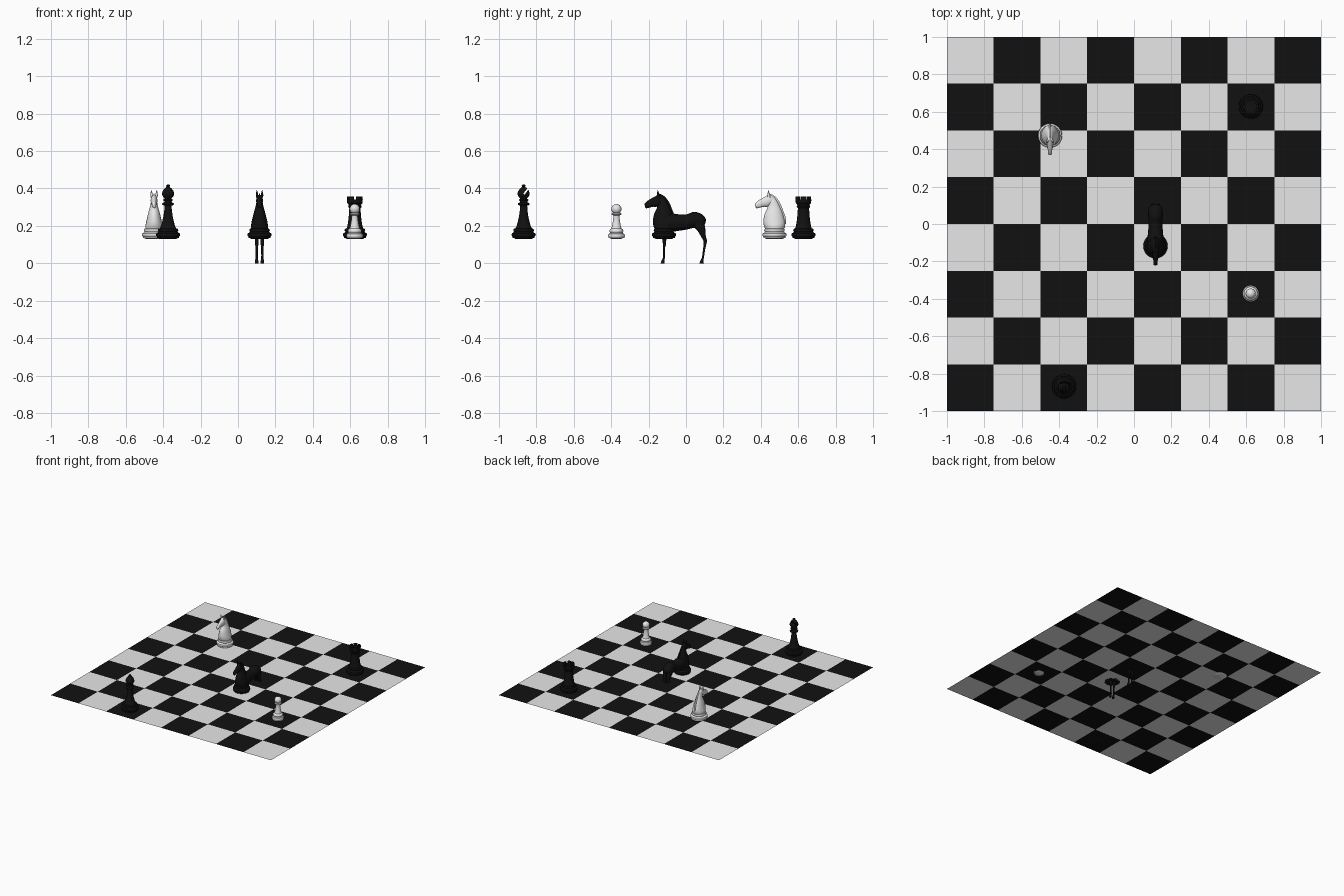
import bpy, bmesh, math
from mathutils import Vector

if "Cube" in bpy.data.objects:
    bpy.data.objects.remove(bpy.data.objects["Cube"])

BOARD_Z = 0.134


def material(name, v):
    m = bpy.data.materials.new(name)
    m.diffuse_color = (v, v, v, 1)
    m.use_nodes = True
    m.node_tree.nodes["Principled BSDF"].inputs["Base Color"].default_value = m.diffuse_color
    return m


WHITE = material("ivory white", 0.8)
BLACK = material("ebony black", 0.0055)


def finish(bm, name, mat, loc=(0, 0), angle=40):
    bmesh.ops.remove_doubles(bm, verts=bm.verts, dist=1e-5)
    bmesh.ops.recalc_face_normals(bm, faces=bm.faces)
    me = bpy.data.meshes.new(name)
    bm.to_mesh(me)
    bm.free()
    ob = bpy.data.objects.new(name, me)
    bpy.context.collection.objects.link(ob)
    ob.location = (loc[0], loc[1], 0)
    me.materials.append(mat)
    bpy.ops.object.select_all(action='DESELECT')
    ob.select_set(True)
    bpy.context.view_layer.objects.active = ob
    if angle:
        bpy.ops.object.shade_smooth_by_angle(angle=math.radians(angle))
    return ob


def turned(name, profile, mat, loc):
    """Lathe an (r, z) profile about the vertical axis."""
    bm = bmesh.new()
    vs = [bm.verts.new((r, 0, z)) for r, z in profile]
    es = [bm.edges.new(p) for p in zip(vs, vs[1:])]
    bmesh.ops.spin(bm, geom=vs + es, axis=(0, 0, 1), cent=(0, 0, 0),
                   angle=math.tau, steps=40)
    return finish(bm, name, mat, loc)


def catmull(keys, n=4):
    out = []
    ks = [Vector(k) for k in keys]
    for i in range(len(ks) - 1):
        a, b, c, d = ks[max(i - 1, 0)], ks[i], ks[i + 1], ks[min(i + 2, len(ks) - 1)]
        for s in range(n):
            t = s / n
            out.append(0.5 * (2 * b + (c - a) * t + (2 * a - 5 * b + 4 * c - d) * t * t
                              + (3 * b - a - 3 * c + d) * t ** 3))
    return out + [ks[-1]]


def loft(name, keys, mat, loc, x=0, seg=20):
    """Oval rings given by two opposite (y, z) points and a half width."""
    bm = bmesh.new()
    rings = []
    for y1, z1, y2, z2, w in catmull(keys):
        ring = []
        for i in range(seg):
            a = math.tau * i / seg
            k = math.cos(a) / 2
            ring.append(bm.verts.new((x + w * math.sin(a), (y1 + y2) / 2 + (y2 - y1) * k,
                                      (z1 + z2) / 2 + (z2 - z1) * k)))
        rings.append(ring)
    for p, q in zip(rings, rings[1:]):
        for i in range(seg):
            j = (i + 1) % seg
            bm.faces.new((p[i], p[j], q[j], q[i]))
    bm.faces.new(rings[0])
    bm.faces.new(rings[-1])
    return finish(bm, name, mat, loc, 50)


def ball(r, z, a0, a1, n=10):
    """Arc of a sphere profile, angles in degrees from the horizontal."""
    return [(r * math.cos(math.radians(a0 + (a1 - a0) * i / n)) if a0 + (a1 - a0) * i / n < 90 else 0,
             z + r * math.sin(math.radians(a0 + (a1 - a0) * i / n))) for i in range(n + 1)]


# Stepped foot shared by the large pieces
FOOT = [(0, .131), (.045, .131), (.05, .134), (.059, .134), (.059, .142), (.063, .146),
        (.065, .153), (.063, .16), (.055, .164), (.051, .168), (.054, .172), (.055, .178),
        (.052, .184), (.044, .187)]

# Checkered board: a single thin sheet
bm = bmesh.new()
bmesh.ops.create_grid(bm, x_segments=8, y_segments=8, size=1)
bmesh.ops.translate(bm, verts=bm.verts, vec=(0, 0, BOARD_Z))
for f in bm.faces:
    c = f.calc_center_median()
    i, j = math.floor((c.x + 1) * 4), math.floor((c.y + 1) * 4)
    f.material_index = 0 if (i + j) % 2 else 1
board = finish(bm, "board", WHITE, angle=0)
board.data.materials.append(BLACK)

# Pawn
turned("pawn", [(0, .131), (.028, .131), (.034, .134), (.042, .134), (.042, .14), (.045, .145),
                (.045, .15), (.042, .157), (.036, .16), (.034, .165), (.037, .17), (.037, .175),
                (.034, .182), (.027, .186), (.023, .2), (.019, .225), (.016, .25), (.017, .256),
                (.026, .26), (.027, .264), (.024, .268), (.015, .269)]
       + ball(.027, .29, -50, 90), WHITE, (.624, -.372))

# Bishop with a slanted slit in the head
LB = (-.374, -.868)
bishop = turned("bishop", FOOT + [(.038, .198), (.032, .22), (.025, .25), (.02, .285), (.019, .308),
                (.03, .312), (.032, .317), (.029, .322), (.021, .325), (.019, .333), (.026, .336),
                (.026, .341), (.018, .344), (.019, .348), (.027, .356), (.032, .367), (.032, .376),
                (.028, .388), (.019, .4), (.01, .407), (.008, .409), (.011, .413), (.009, .419),
                (0, .422)], BLACK, LB)
bpy.ops.mesh.primitive_cube_add(size=1, location=(LB[0], LB[1] + .018, .391),
                                rotation=(math.radians(52), 0, 0))
cutter = bpy.context.object
cutter.name = "slit_cutter"
cutter.scale = (.12, .055, .009)
cutter.hide_render = True
cutter.hide_set(True)
mod = bishop.modifiers.new("slit", 'BOOLEAN')
mod.operation = 'DIFFERENCE'
mod.object = cutter

# Rook with battlements
LR = (.625, .628)
turned("rook", FOOT + [(.04, .2), (.036, .225), (.032, .26), (.03, .295), (.035, .3), (.036, .305),
                       (.033, .31), (.034, .315), (.041, .322), (.042, .34), (.03, .34),
                       (.03, .325), (0, .325)], BLACK, LR)
bm = bmesh.new()
for k in range(6):
    cols = []
    for s in range(6):
        a = math.tau * k / 6 + math.radians(-21 + 42 * s / 5)
        cols.append([bm.verts.new((r * math.cos(a), r * math.sin(a), z))
                     for r, z in ((.03, .339), (.042, .339), (.042, .356), (.03, .356))])
    for p, q in zip(cols, cols[1:]):
        for i in range(4):
            bm.faces.new((p[i], p[(i + 1) % 4], q[(i + 1) % 4], q[i]))
    bm.faces.new(cols[0])
    bm.faces.new(cols[-1])
finish(bm, "rook_battlements", BLACK, LR)


def knight(prefix, mat, loc):
    turned(prefix + "_foot", FOOT + [(0, .189)], mat, loc)
    loft(prefix + "_neck", [(-.048, .18, .05, .18, .046), (-.056, .2, .057, .2, .046),
                            (-.059, .225, .056, .224, .041), (-.053, .262, .044, .268, .032),
                            (-.038, .294, .028, .306, .022), (-.036, .318, .008, .343, .016),
                            (-.036, .34, -.012, .363, .01)], mat, loc)
    loft(prefix + "_head", [(-.006, .318, .002, .35, .012), (-.036, .303, -.024, .367, .018),
                            (-.06, .302, -.052, .355, .015), (-.083, .296, -.085, .336, .011),
                            (-.095, .294, -.101, .322, .011), (-.1, .299, -.104, .314, .006)], mat, loc)
    loft(prefix + "_mane", [(.045, .21, .061, .21, .006), (.042, .24, .06, .243, .006),
                            (.03, .275, .047, .28, .006), (.01, .315, .029, .324, .006),
                            (-.01, .34, .003, .358, .005), (-.03, .35, -.028, .374, .004)],
         mat, loc, seg=10)
    for side, sx in (("left", -1), ("right", 1)):
        loft(f"{prefix}_{side}_ear", [(-.038, .355, -.022, .352, .006), (-.037, .372, -.025, .37, .006),
                                      (-.034, .391, -.032, .391, .001)], mat, loc, sx * .014, 10)


knight("white_knight", WHITE, (-.449, .473))

# Black knight with a full horse body and legs
LK = (.115, -.118)
knight("black_knight", BLACK, LK)
loft("horse_body", [(-.02, .18, -.01, .26, .03), (.03, .168, .03, .268, .042),
                    (.075, .173, .075, .262, .04), (.12, .18, .12, .261, .036),
                    (.155, .188, .16, .275, .039), (.195, .19, .2, .264, .037),
                    (.213, .2, .22, .244, .025), (.22, .21, .225, .23, .01)], BLACK, LK)
for side, x in (("left", -.015), ("right", .015)):
    loft(f"{side}_front_leg", [(-.012, .15, .018, .15, .011), (-.008, .12, .012, .12, .009),
                               (-.005, .1, .011, .1, .009), (-.005, .08, .006, .08, .006),
                               (-.006, .03, .005, .03, .006), (-.011, .018, .003, .02, .008),
                               (-.018, 0, .004, 0, .01)], BLACK, LK, x, 14)
    loft(f"{side}_hind_leg", [(.15, .235, .215, .235, .021), (.158, .2, .218, .205, .021),
                              (.182, .17, .222, .178, .016), (.2, .14, .224, .145, .011),
                              (.211, .12, .23, .122, .008), (.212, .1, .226, .1, .007),
                              (.207, .06, .218, .06, .006), (.203, .03, .214, .03, .006),
                              (.197, .018, .212, .02, .008), (.19, 0, .213, 0, .01)],
         BLACK, LK, x, 14)
